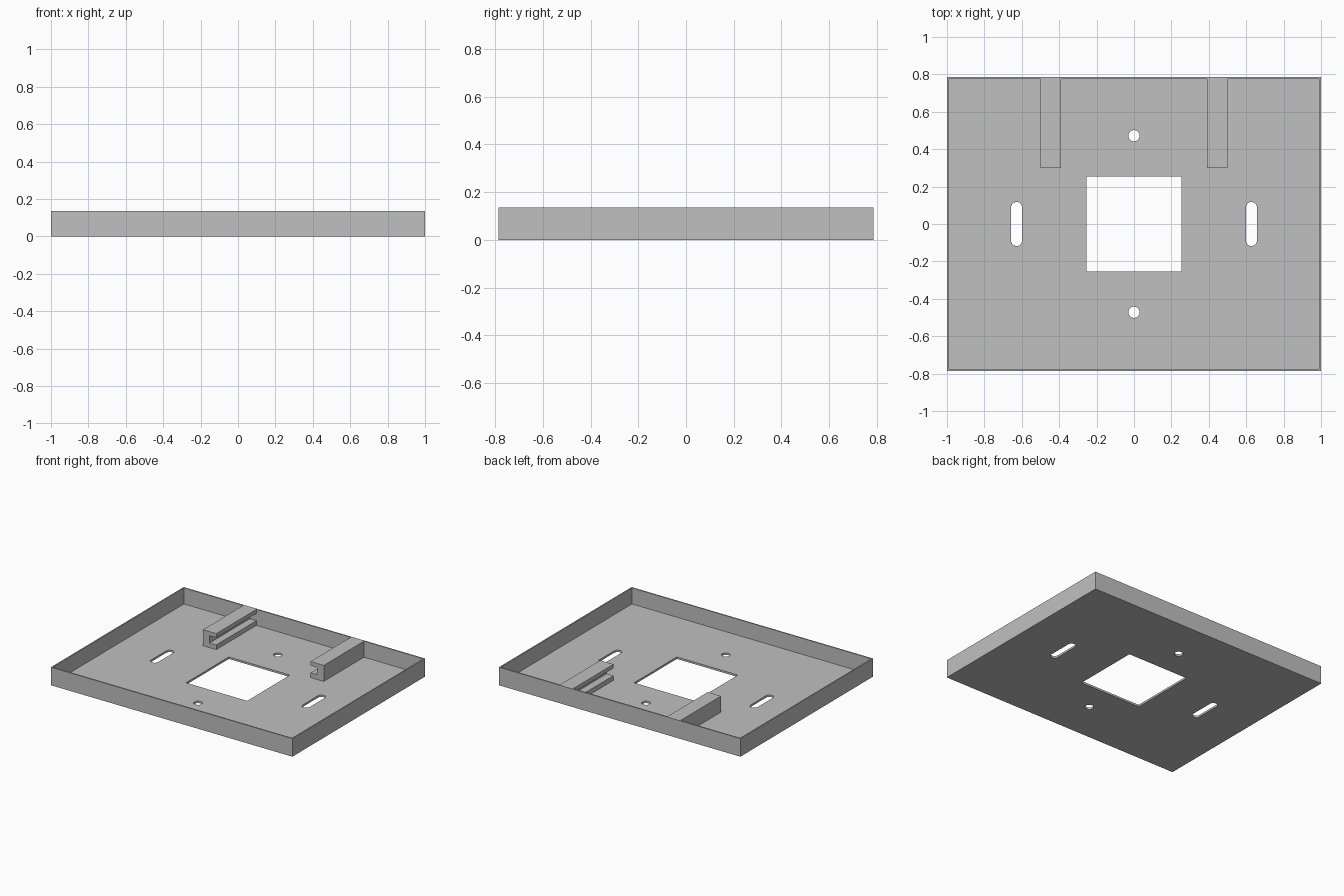
import bpy, bmesh, math
from mathutils import Vector

if "Cube" in bpy.data.objects:
    bpy.data.objects.remove(bpy.data.objects["Cube"], do_unlink=True)

grey = bpy.data.materials.new("matte grey")
grey.use_nodes = True
COLOR = (0.53, 0.53, 0.53, 1)
grey.diffuse_color = COLOR
grey.node_tree.nodes["Principled BSDF"].inputs["Base Color"].default_value = COLOR

HALF_X, HALF_Y, HEIGHT = 1.0, 0.785, 0.135
WALL, FLOOR = 0.01, 0.015


def prism(name, points, sweep):
    """Extrude a closed outline of 3D points along the sweep vector."""
    bm = bmesh.new()
    face = bm.faces.new([bm.verts.new(p) for p in points])
    result = bmesh.ops.extrude_face_region(bm, geom=[face], use_keep_orig=True)
    moved = [v for v in result["geom"] if isinstance(v, bmesh.types.BMVert)]
    bmesh.ops.translate(bm, verts=moved, vec=Vector(sweep))
    bmesh.ops.recalc_face_normals(bm, faces=bm.faces)
    mesh = bpy.data.meshes.new(name)
    bm.to_mesh(mesh)
    bm.free()
    mesh.materials.append(grey)
    obj = bpy.data.objects.new(name, mesh)
    bpy.context.collection.objects.link(obj)
    return obj


def block(name, hx, hy, z0, z1):
    outline = [(-hx, -hy, z0), (hx, -hy, z0), (hx, hy, z0), (-hx, hy, z0)]
    return prism(name, outline, (0, 0, z1 - z0))


def slot(name, x, y, radius, straight=0.0, steps=16):
    """Round hole cutter, stretched along y by the straight half length."""
    outline = []
    for side in (1, -1):
        for i in range(steps + 1):
            if straight == 0 and i == steps:
                continue
            a = math.pi * i / steps
            outline.append((x + side * radius * math.cos(a),
                            y + side * (straight + radius * math.sin(a)), -0.1))
    return prism(name, outline, (0, 0, 0.3))


def cut(target, cutter):
    mod = target.modifiers.new("cut", 'BOOLEAN')
    mod.operation = 'DIFFERENCE'
    mod.solver = 'EXACT'
    mod.object = cutter
    bpy.context.view_layer.objects.active = target
    bpy.ops.object.modifier_apply(modifier=mod.name)
    bpy.data.objects.remove(cutter, do_unlink=True)


# Shallow open tray with a square window
tray = block("tray", HALF_X, HALF_Y, 0, HEIGHT)
cut(tray, block("cavity", HALF_X - WALL, HALF_Y - WALL, FLOOR, 0.3))
cut(tray, block("window", 0.253, 0.253, -0.1, 0.3))

# Mounting slots at the sides, screw holes front and back
for s in (-1, 1):
    cut(tray, slot("side_slot", s * 0.628, 0, 0.029, 0.089))
    cut(tray, slot("screw_hole", 0, s * 0.472, 0.03))

# Pair of grooved guide rails, open towards each other
OUTER, GROOVE, INNER = 0.5, 0.445, 0.39
LIP, FLANGE = 0.05, 0.105
PROFILE = [(OUTER, FLOOR), (INNER, FLOOR), (INNER, LIP), (GROOVE, LIP),
           (GROOVE, FLANGE), (INNER, FLANGE), (INNER, HEIGHT), (OUTER, HEIGHT)]
RAIL_FRONT = 0.3
for name, s in (("left_rail", 1), ("right_rail", -1)):
    prism(name, [(s * x, RAIL_FRONT, z) for x, z in PROFILE],
          (0, HALF_Y - WALL - RAIL_FRONT, 0))
